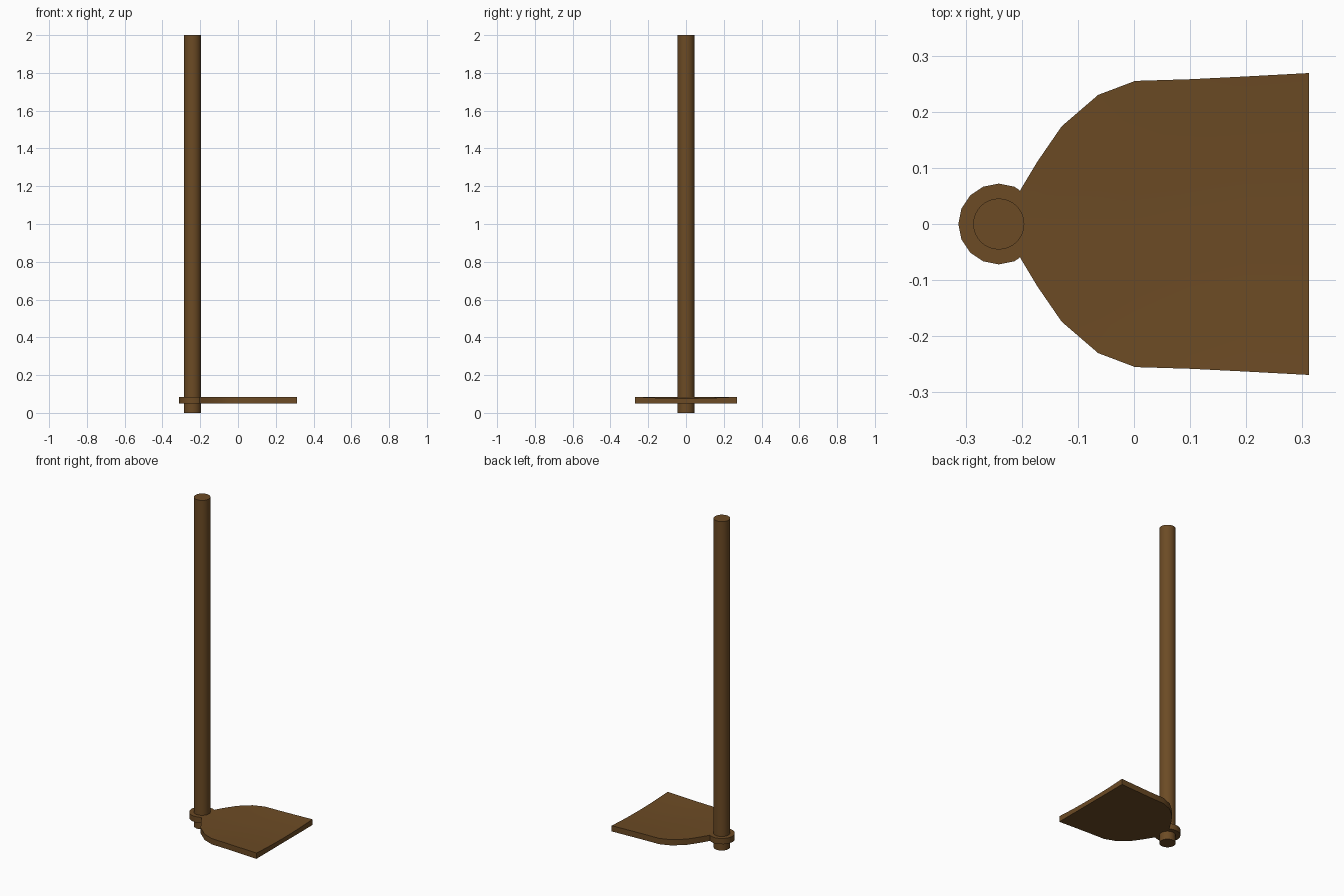
import bpy, bmesh, math
from mathutils import Matrix

if "Cube" in bpy.data.objects:
    bpy.data.objects.remove(bpy.data.objects["Cube"])

PX = -0.241            # pole axis
Z0, Z1 = 0.05, 0.085   # blade and collar heights
NECK = -0.204          # where collar meets blade

wood = bpy.data.materials.new("brown wood")
wood.diffuse_color = (0.15, 0.07, 0.018, 1)
wood.use_nodes = True
wood.node_tree.nodes["Principled BSDF"].inputs["Base Color"].default_value = wood.diffuse_color


def finish(name, bm, angle):
    bmesh.ops.recalc_face_normals(bm, faces=bm.faces[:])
    me = bpy.data.meshes.new(name)
    bm.to_mesh(me)
    bm.free()
    me.materials.append(wood)
    ob = bpy.data.objects.new(name, me)
    bpy.context.collection.objects.link(ob)
    bpy.context.view_layer.objects.active = ob
    ob.select_set(True)
    bpy.ops.object.shade_smooth_by_angle(angle=math.radians(angle))
    ob.select_set(False)
    return ob


def cylinder(r, z0, z1, sides):
    bm = bmesh.new()
    bmesh.ops.create_cone(bm, cap_ends=True, segments=sides, radius1=r, radius2=r,
                          depth=z1 - z0, matrix=Matrix.Translation((PX, 0, (z0 + z1) / 2)))
    return bm


# handle pole
finish("handle_pole", cylinder(0.0455, 0, 2, 32), 40)

# collar around the pole, cut flat where the blade begins
bm = cylinder(0.072, Z0, Z1, 16)
bmesh.ops.bisect_plane(bm, geom=bm.verts[:] + bm.edges[:] + bm.faces[:],
                       plane_co=(NECK, 0, 0), plane_no=(1, 0, 0), clear_outer=True)
bmesh.ops.holes_fill(bm, edges=[e for e in bm.edges if e.is_boundary])
finish("collar", bm, 30)

# blade: stations (x, half width), slightly dished top, flat underside
stations = [(NECK, 0.058), (-0.173, 0.11), (-0.129, 0.174), (-0.064, 0.23),
            (0.002, 0.255), (0.1, 0.258), (0.2, 0.263), (0.312, 0.269)]
N = 8
bm = bmesh.new()
rings = []
for x, w in stations:
    t = min(1, (x - NECK) / 0.3)
    fr = [-1 + 2 * i / N for i in range(N + 1)]
    top = [bm.verts.new((x, f * w, Z1 - 0.008 * t * (1 - f * f))) for f in fr]
    bottom = [bm.verts.new((x, f * w, Z0)) for f in reversed(fr)]
    rings.append(top + bottom)
for a, b in zip(rings, rings[1:]):
    for i in range(len(a)):
        j = (i + 1) % len(a)
        bm.faces.new((a[i], a[j], b[j], b[i]))
bm.faces.new(rings[0])
bm.faces.new(rings[-1])
finish("blade", bm, 30)
